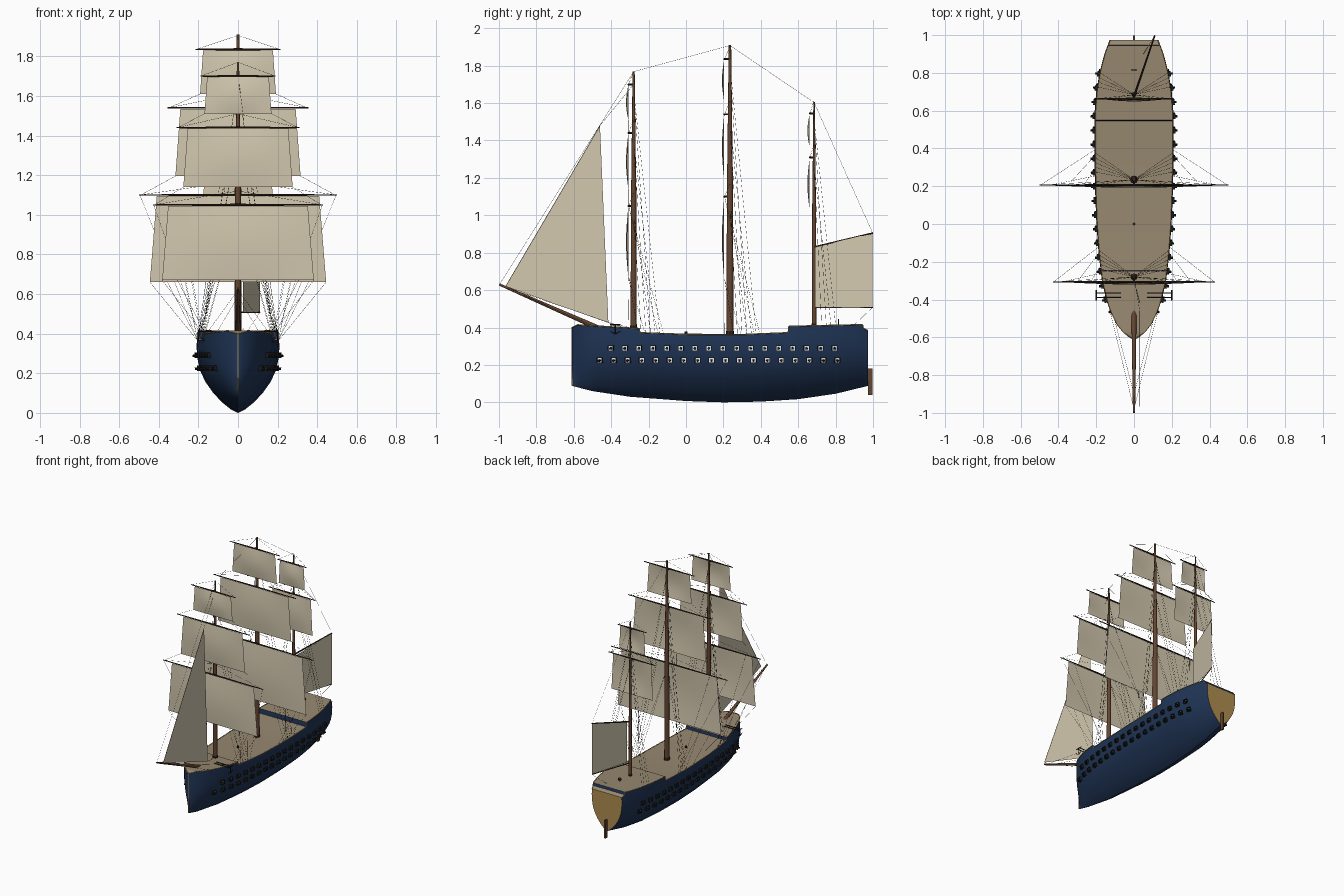
import bpy, bmesh, math
from mathutils import Vector, Matrix

if "Cube" in bpy.data.objects:
    bpy.data.objects.remove(bpy.data.objects["Cube"])


def material(name, rgb):
    m = bpy.data.materials.new(name)
    m.diffuse_color = (*rgb, 1)
    m.use_nodes = True
    m.node_tree.nodes["Principled BSDF"].inputs["Base Color"].default_value = m.diffuse_color
    return m


NAVY = material("navy_paint", (0.014, 0.035, 0.092))
DECK = material("deck_planks", (0.31, 0.25, 0.165))
GOLD = material("gold_trim", (0.43, 0.265, 0.08))
CANVAS = material("sail_canvas", (0.65, 0.58, 0.43))
WOOD = material("mast_wood", (0.13, 0.06, 0.03))
DARK = material("dark_wood", (0.035, 0.02, 0.012))
ROPE = material("rope", (0.05, 0.043, 0.035))
IRON = material("black_iron", (0.012, 0.012, 0.012))
WHITE = material("white_port", (0.8, 0.8, 0.78))


class Part:
    """One named object collected from simple pieces."""

    def __init__(self, name, *mats):
        self.name, self.mats, self.bm = name, mats, bmesh.new()

    def tube(self, p, q, r1, r2=None, n=8):
        p, q = Vector(p), Vector(q)
        d = q - p
        mat = Matrix.Translation((p + q) / 2) @ d.to_track_quat('Z', 'Y').to_matrix().to_4x4()
        bmesh.ops.create_cone(self.bm, cap_ends=True, segments=n, radius1=r1,
                              radius2=r1 if r2 is None else r2, depth=d.length, matrix=mat)

    def box(self, loc, size, angle=0):
        mat = Matrix.Translation(loc) @ Matrix.Rotation(angle, 4, 'Z') @ Matrix.Diagonal((*size, 1))
        bmesh.ops.create_cube(self.bm, size=1, matrix=mat)

    def sheet(self, fn, nu=8, nv=8):
        g = [[self.bm.verts.new(fn(u / nu, v / nv)) for u in range(nu + 1)] for v in range(nv + 1)]
        for a, b in zip(g, g[1:]):
            for i in range(nu):
                self.bm.faces.new((a[i], a[i + 1], b[i + 1], b[i]))

    def finish(self):
        bmesh.ops.remove_doubles(self.bm, verts=self.bm.verts, dist=1e-5)
        me = bpy.data.meshes.new(self.name)
        self.bm.to_mesh(me)
        self.bm.free()
        for m in self.mats:
            me.materials.append(m)
        ob = bpy.data.objects.new(self.name, me)
        bpy.context.collection.objects.link(ob)
        bpy.ops.object.select_all(action='DESELECT')
        ob.select_set(True)
        bpy.context.view_layer.objects.active = ob
        bpy.ops.object.shade_smooth_by_angle(angle=math.radians(35))


def interp(table, x):
    for (a, fa), (b, fb) in zip(table, table[1:]):
        if x <= b:
            return fa + (fb - fa) * max(0, (x - a) / (b - a))
    return table[-1][1]


# Hull lines: plan half-width, keel height, rail height and section shape
WIDTH = [(-.61, .003), (-.595, .03), (-.57, .06), (-.53, .093), (-.47, .122), (-.4, .148), (-.3, .17),
         (-.15, .188), (0, .199), (.2, .207), (.45, .21), (.6, .208), (.7, .2), (.8, .183), (.9, .157), (.973, .13)]
KEEL = [(-.61, .088), (-.5, .06), (-.3, .03), (0, .007), (.2, 0), (.4, .004), (.6, .017), (.8, .046), (.973, .088)]
RAIL = [(-.61, .4), (-.58, .415), (-.25, .395), (-.246, .373), (0, .364), (.3, .363), (.546, .373),
        (.55, .407), (.944, .416), (.948, .397), (.973, .383)]
SECTION = [(0, 0), (.05, .17), (.14, .36), (.28, .59), (.45, .79), (.62, .915), (.8, .98), (1, 1)]
SHOULDER = .345


def half(y, z):
    k = interp(KEEL, y)
    return interp(WIDTH, y) * interp(SECTION, (z - k) / (SHOULDER - k))


def rail(y, side=1, lift=0):
    return Vector((side * interp(WIDTH, y) * .975, y, interp(RAIL, y) + lift))


stations = sorted({p[0] for t in (WIDTH, KEEL, RAIL) for p in t})

# Hull shell with deck and transom
hull = Part("hull", NAVY, DECK, GOLD)
rings = []
for y in stations:
    k, w = interp(KEEL, y), interp(WIDTH, y)
    right = [rail(y)] + [Vector((w * f, y, k + t * (SHOULDER - k))) for t, f in reversed(SECTION)]
    left = [Vector((-v.x, v.y, v.z)) for v in reversed(right[:-1])]
    rings.append([hull.bm.verts.new(v) for v in right + left])
for a, b in zip(rings, rings[1:]):
    for i in range(len(a) - 1):
        hull.bm.faces.new((a[i], a[i + 1], b[i + 1], b[i]))
    top = hull.bm.faces.new((a[-1], a[0], b[0], b[-1]))
    top.normal_update()
    if abs(top.normal.z) > .7:      # steps between deck levels stay navy
        top.material_index = 1
hull.bm.faces.new(rings[-1]).material_index = 2
hull.bm.faces.new(rings[0])
bmesh.ops.recalc_face_normals(hull.bm, faces=hull.bm.faces)
hull.finish()

# Gold rail and stem strip, rudder
trim = Part("gold_rail", GOLD)
for s in (1, -1):
    for a, b in zip(stations, stations[1:]):
        trim.tube(rail(a, s), rail(b, s), .003, n=6)
trim.box((0, -.61, .245), (.006, .006, .31))
trim.finish()
rudder = Part("rudder", WOOD)
rudder.box((0, .985, .11), (.012, .024, .14))
rudder.finish()

# Gun ports and cannons in two rows on both sides
frames, lids, guns = Part("port_frames", IRON), Part("port_plates", WHITE), Part("cannons", IRON)
for z, y0, count in ((.29, -.4, 17), (.225, -.46, 18)):
    for i in range(count):
        y = y0 + i * .0746
        slope = (half(y + .01, z) - half(y - .01, z)) / .02
        for s in (1, -1):
            n = Vector((s, -slope, 0)).normalized()
            side = Vector((-n.y, n.x, 0))
            ang = math.atan2(n.y, n.x)
            p = Vector((s * half(y, z), y, z)) + n * .004
            lids.box(p - n * .002, (.004, .026, .024), ang)
            for k in (1, -1):               # raised frame around the plate
                frames.box(p + side * k * .0138, (.02, .0025, .028), ang)
                frames.box(p + Vector((0, 0, k * .0128)), (.02, .026, .0025), ang)
            guns.tube(p - n * .02, p + n * .02 - Vector((0, 0, .003)), .0075, .006)
for part in (frames, lids, guns):
    part.finish()

# Masts: name, y, foot, top, radius, yards (z, half-length, sail foot z)
MASTS = [
    ("fore", -.28, .39, 1.77, .0165, [(1.05, .43, .67), (1.44, .31, 1.14), (1.70, .19, 1.51)]),
    ("main", .235, .36, 1.91, .019, [(1.10, .50, .66), (1.54, .355, 1.195), (1.835, .215, 1.61)]),
    ("mizzen", .685, .40, 1.605, .012, [(1.31, .2, 1.03), (1.545, .125, 1.365)]),
]
ropes = Part("rigging", ROPE)


def rope(*pts, r=.0007):
    for a, b in zip(pts, pts[1:]):
        ropes.tube(a, b, r, n=4)


for name, y, foot, top, r, yards in MASTS:
    mast = Part(name + "_mast", WOOD)
    mid = foot + (top - foot) * .55
    mast.tube((0, y, foot - .05), (0, y, mid), r, r * .85, 12)
    mast.tube((0, y, mid), (0, y, top), r * .8, r * .35, 12)
    mast.finish()
    spars, sails = Part(name + "_yards", DARK), Part(name + "_sails", CANVAS)
    ys = y - r - .01
    below = None
    for level, (z, L, zf) in enumerate(yards):
        spars.tube((0, ys, z), (L, ys, z), .006, .003)
        spars.tube((0, ys, z), (-L, ys, z), .006, .003)
        spars.tube((0, ys, z), (0, y, z), .005)
        # Square sail, slightly wider at the foot and bellied forward
        sails.sheet(lambda u, v: ((2 * u - 1) * L * (.82 + .07 * v),
                                  ys - .002 - .012 * math.sin(math.pi * v) * math.sin(math.pi * u),
                                  z - .005 + (zf - z + .005) * v))
        for s in (1, -1):
            clew = (s * L * .89, ys, zf)
            tip = (s * L * .99, ys, z)
            if below:                       # sheets to the yard underneath
                rope(clew, (s * below[1] * .98, ys, below[0]))
            elif name != "mizzen":          # course sheets and braces to the rail
                for f, dy in ((1, .02), (.8, -.03), (.6, .06)):
                    rope((s * L * .89 * f, ys, zf), rail(y + dy, s))
                rope(tip, rail(y + .16, s))
                rope((s * L * .7, ys, z), rail(y + .13, s))
            rope(tip, (0, y, z + .07))
            # Shrouds from this height down to the rail
            for j in range(2):
                rope((0, y, z - .03), rail(y + .04 + .05 * j + .025 * level, s))
        below = (z, L)
    spars.finish()
    sails.finish()

# Bowsprit
sprit = Part("bowsprit", WOOD)
sprit.tube((0, -.44, .385), (0, -.998, .63), .014, .006, 12)
sprit.finish()

# Triangular headsail
P, Q, R = Vector((.03, -.965, .62)), Vector((.03, -.46, 1.48)), Vector((.03, -.415, .425))
jib = Part("headsail", CANVAS)
jib.sheet(lambda u, v: P.lerp(Q, u).lerp(R, v))
jib.finish()

# Fore-and-aft sail on the mizzen with gaff and boom
A, B = Vector((.025, .69, .83)), Vector((.11, .998, .905))
C, D = Vector((.11, .998, .508)), Vector((.025, .69, .508))
spanker = Part("spanker_sail", CANVAS)
spanker.sheet(lambda u, v: A.lerp(B, u).lerp(D.lerp(C, u), v))
spanker.finish()
gaff = Part("gaff_and_boom", DARK)
gaff.tube(A - Vector((.02, 0, 0)), B, .006, .004)
gaff.tube(D - Vector((.02, 0, 0)), C, .004, .003)
gaff.finish()

# Stays along the centreline, bowsprit guys and spanker sheet
rope((0, -.997, .63), (0, -.28, 1.768), (0, .235, 1.908), (0, .685, 1.603), B)
rope(P, Q, (0, -.28, 1.70))
rope(R, (0, -.3, .4))
rope(C, (.05, .9, .415))
for s in (1, -1):
    rope((0, -.98, .62), rail(-.33, s))
    rope((0, -.9, .587), rail(-.5, s))
ropes.finish()

# Anchors hung from beams at the bow
anchors = Part("anchors", IRON)
for s in (1, -1):
    for y in (-.365, -.39):
        anchors.tube((s * .07, y, .412), (s * .2, y, .412), .003)
    anchors.tube((s * .2, -.378, .42), (s * .2, -.378, .365), .003)
    anchors.tube((s * .2, -.405, .415), (s * .2, -.35, .415), .003)
    for y in (-.405, -.35):
        anchors.tube((s * .2, -.378, .365), (s * .2, y, .38), .003, .002)
anchors.finish()

# Deck fittings: capstan, wheel and mast collars
fittings = Part("deck_fittings", DARK)
fittings.tube((0, 0, .355), (0, 0, .38), .007, .008)
fittings.tube((0, .815, .40), (0, .815, .43), .003)
fittings.tube((0, .812, .432), (0, .818, .432), .013, n=12)
for name, y, foot, top, r, yards in MASTS:
    fittings.tube((0, y, foot - .02), (0, y, foot + .022), r * 1.15)
fittings.finish()
